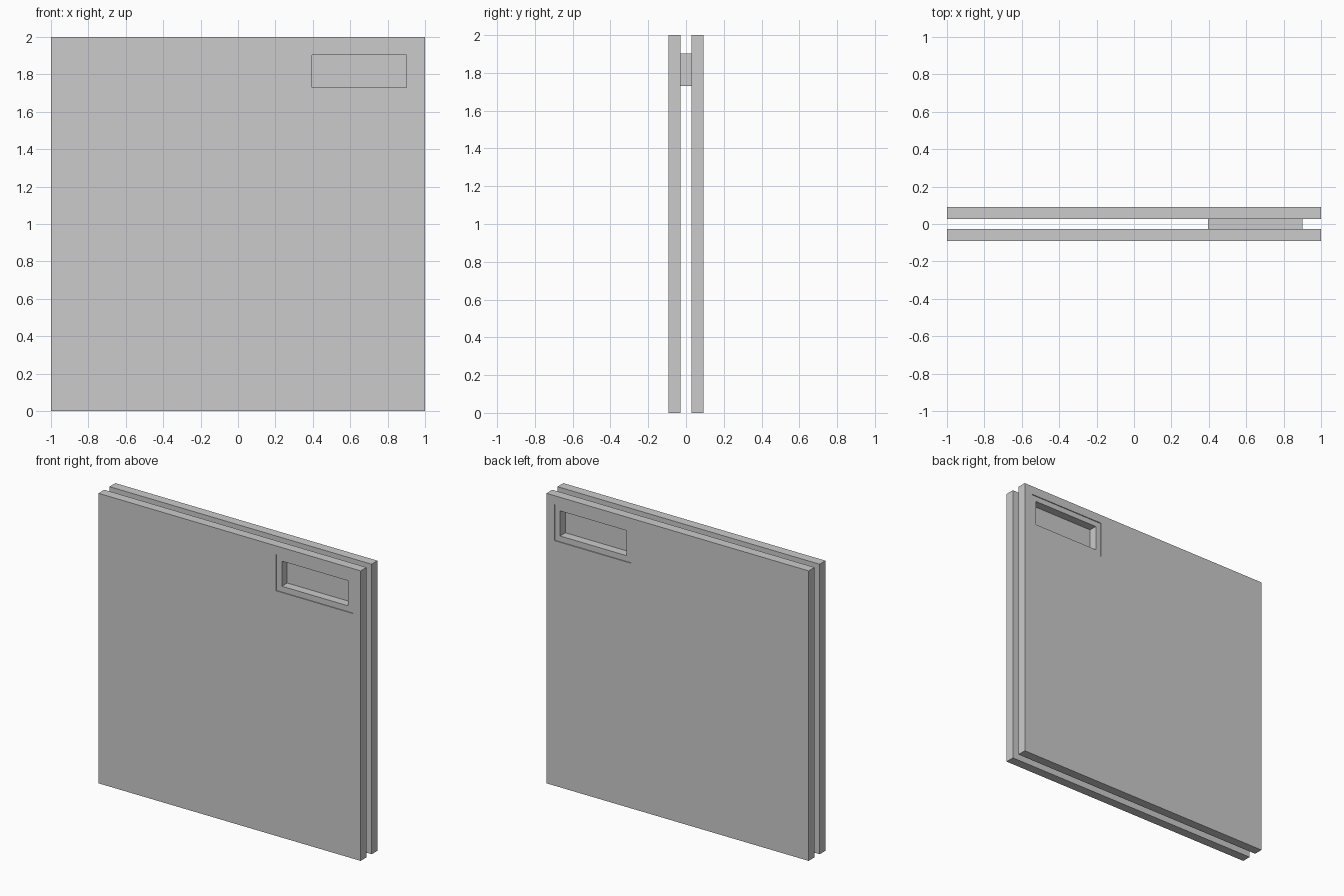
import bpy
import bmesh

if "Cube" in bpy.data.objects:
    bpy.data.objects.remove(bpy.data.objects["Cube"])

OUT, IN = 0.092, 0.028        # outer and inner faces of each panel (distance from y = 0)
STEP = 0.006                  # depth of the shallow border around the window
SHEET = (-1.0, 1.0, 0.0, 2.0)             # x0, x1, z0, z1
BORDER = (0.355, 0.94, 1.69, 1.94)
WINDOW = (0.395, 0.90, 1.73, 1.903)


def ring(bm, rect, y):
    x0, x1, z0, z1 = rect
    return [bm.verts.new(p) for p in ((x0, y, z0), (x1, y, z0), (x1, y, z1), (x0, y, z1))]


def build(name, sections, closed):
    """Bridge rectangular rings; either loop back to the first or cap both ends."""
    bm = bmesh.new()
    rings = [ring(bm, r, y) for r, y in sections]
    pairs = list(zip(rings, rings[1:]))
    if closed:
        pairs.append((rings[-1], rings[0]))
    else:
        bm.faces.new(rings[0])
        bm.faces.new(rings[-1])
    for a, b in pairs:
        for i in range(4):
            j = (i + 1) % 4
            bm.faces.new((a[i], a[j], b[j], b[i]))
    bmesh.ops.recalc_face_normals(bm, faces=bm.faces[:])
    mesh = bpy.data.meshes.new(name)
    bm.to_mesh(mesh)
    bm.free()
    obj = bpy.data.objects.new(name, mesh)
    bpy.context.collection.objects.link(obj)
    return obj


# Front and back panels, each with a stepped window
for name, s in (("front_panel", -1), ("back_panel", 1)):
    build(name, [(SHEET, s * OUT), (BORDER, s * OUT), (BORDER, s * (OUT - STEP)),
                 (WINDOW, s * (OUT - STEP)), (WINDOW, s * IN), (SHEET, s * IN)], True)

# Block joining the panels, forming the floor of both windows
build("spacer_block", [(WINDOW, -IN), (WINDOW, IN)], False)
